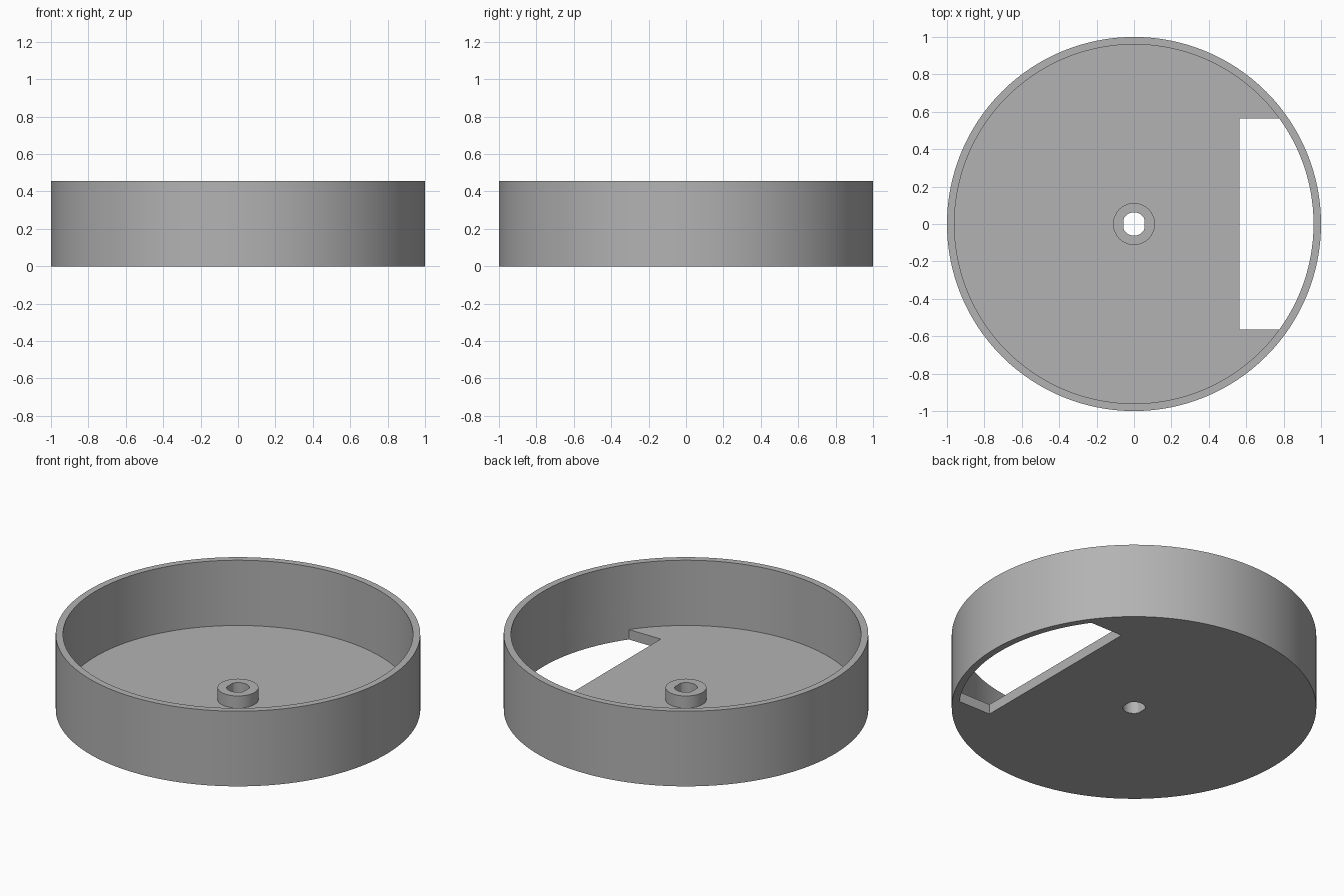
import bpy, bmesh, math

if "Cube" in bpy.data.objects:
    bpy.data.objects.remove(bpy.data.objects["Cube"])

SEGMENTS = 128
INNER_R, HEIGHT, FLOOR = 0.96, 0.455, 0.06
BOSS_R, BOSS_TOP = 0.112, 0.133
HOLE_R, HOLE_FLAT = 0.062, 0.055
NOTCH = 0.563

grey = bpy.data.materials.new("plain grey")
grey.use_nodes = True
colour = (0.45, 0.45, 0.45, 1)
grey.diffuse_color = colour
grey.node_tree.nodes["Principled BSDF"].inputs["Base Color"].default_value = colour


def circle(radius, count=SEGMENTS):
    steps = [math.tau * i / count for i in range(count)]
    return [(radius * math.cos(a), radius * math.sin(a)) for a in steps]


def prism(name, outline, bottom, top):
    """Solid made by raising a flat outline from bottom to top."""
    bm = bmesh.new()
    base = bm.faces.new([bm.verts.new((x, y, bottom)) for x, y in outline])
    raised = bmesh.ops.extrude_face_region(bm, geom=[base])
    verts = [v for v in raised["geom"] if isinstance(v, bmesh.types.BMVert)]
    bmesh.ops.translate(bm, verts=verts, vec=(0, 0, top - bottom))
    bmesh.ops.recalc_face_normals(bm, faces=bm.faces)
    mesh = bpy.data.meshes.new(name)
    bm.to_mesh(mesh)
    bm.free()
    mesh.materials.append(grey)
    obj = bpy.data.objects.new(name, mesh)
    bpy.context.collection.objects.link(obj)
    return obj


def combine(obj, tool, operation):
    """Apply a boolean and discard the tool."""
    mod = obj.modifiers.new(operation.lower(), "BOOLEAN")
    mod.operation, mod.object, mod.solver = operation, tool, "EXACT"
    bpy.context.view_layer.objects.active = obj
    bpy.ops.object.modifier_apply(modifier=mod.name)
    bpy.data.objects.remove(tool)


# Round tray with a hollow above the floor
tray = prism("round_tray", circle(1), 0, HEIGHT)
combine(tray, prism("cavity_cutter", circle(INNER_R), FLOOR, 1), "DIFFERENCE")

# Floor opening, bounded by the inside of the wall
opening = prism("opening_cutter", circle(INNER_R), -0.1, 0.2)
box = [(NOTCH, -NOTCH), (1.2, -NOTCH), (1.2, NOTCH), (NOTCH, NOTCH)]
combine(opening, prism("opening_bounds", box, -0.2, 0.3), "INTERSECT")
combine(tray, opening, "DIFFERENCE")

# Central boss
combine(tray, prism("boss", circle(BOSS_R, 64), FLOOR / 2, BOSS_TOP), "UNION")

# Shaft hole with two flat sides
shaft = [(max(-HOLE_FLAT, min(HOLE_FLAT, x)), y) for x, y in circle(HOLE_R, 64)]
combine(tray, prism("shaft_cutter", shaft, -0.1, 0.3), "DIFFERENCE")

# Smooth curved walls, crisp rims
bpy.ops.object.select_all(action="DESELECT")
tray.select_set(True)
bpy.context.view_layer.objects.active = tray
bpy.ops.object.shade_smooth_by_angle(angle=math.radians(30))
